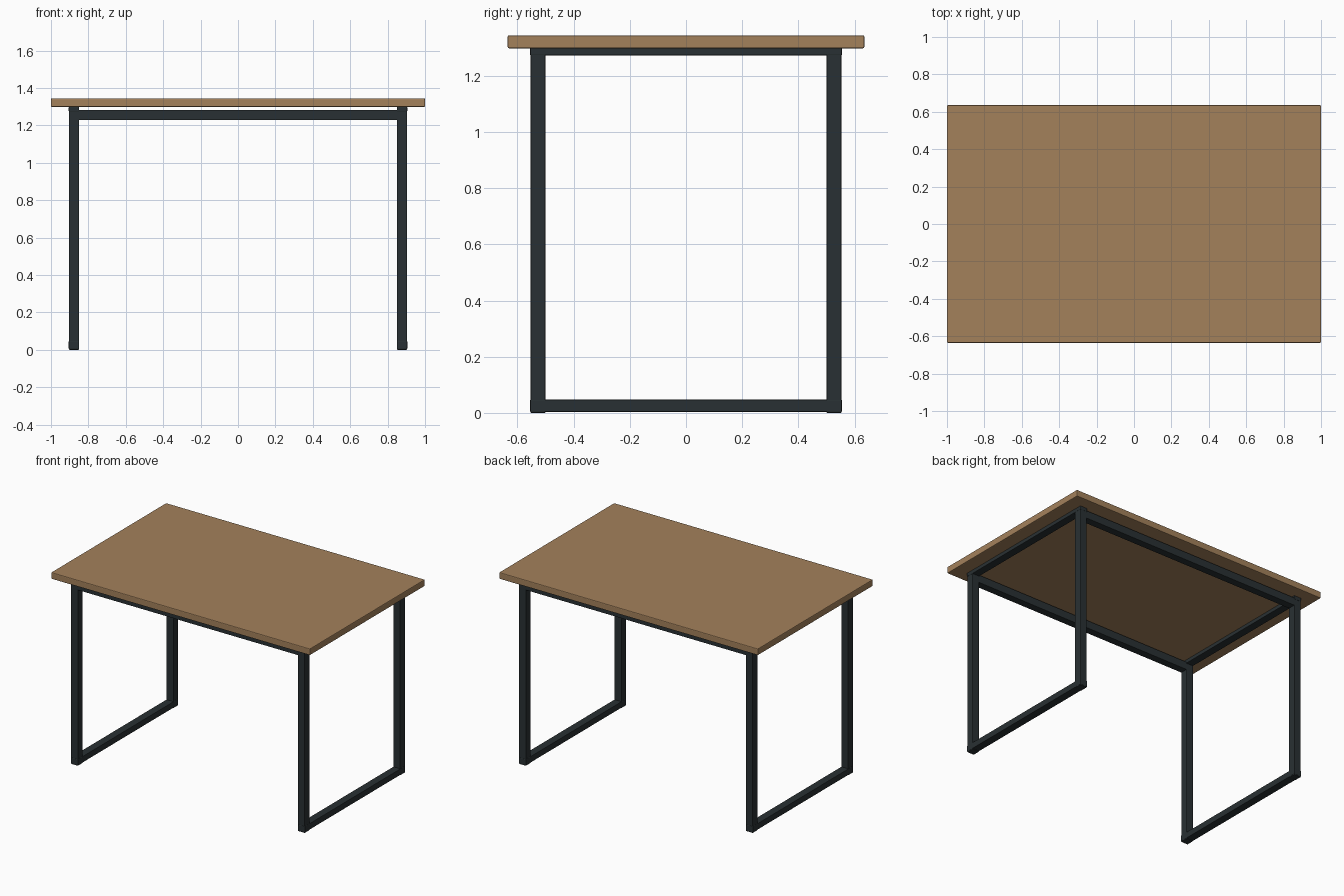
import bpy

if "Cube" in bpy.data.objects:
    bpy.data.objects.remove(bpy.data.objects["Cube"])


def material(name, color):
    m = bpy.data.materials.new(name)
    m.diffuse_color = color
    m.use_nodes = True
    m.node_tree.nodes["Principled BSDF"].inputs["Base Color"].default_value = m.diffuse_color
    return m


wood = material("wood", (0.37, 0.22, 0.105, 1))
metal = material("dark_metal", (0.022, 0.03, 0.033, 1))


def box(name, lo, hi, bevel, mat):
    size = [b - a for a, b in zip(lo, hi)]
    mid = [(a + b) / 2 for a, b in zip(lo, hi)]
    bpy.ops.mesh.primitive_cube_add(size=1, location=mid)
    ob = bpy.context.object
    ob.name = name
    ob.scale = size
    bpy.ops.object.transform_apply(location=False, rotation=False, scale=True)
    mod = ob.modifiers.new("edges", "BEVEL")
    mod.width = bevel
    mod.segments = 2
    ob.data.materials.append(mat)
    return ob


# Tabletop
box("tabletop", (-1, -0.635, 1.298), (1, 0.635, 1.344), 0.005, wood)

# Side frames: two legs, floor rail and top rail on each end
for sx, side in ((-1, "left"), (1, "right")):
    cx = sx * 0.877
    for sy, end in ((-1, "front"), (1, "back")):
        cy = sy * 0.527
        box(f"{end}_{side}_leg", (cx - 0.0265, cy - 0.0265, 0.0),
            (cx + 0.0265, cy + 0.0265, 1.298), 0.003, metal)
    box(f"{side}_floor_rail", (cx - 0.028, -0.555, 0.004),
        (cx + 0.028, 0.555, 0.047), 0.003, metal)
    box(f"{side}_top_rail", (cx - 0.028, -0.555, 1.273),
        (cx + 0.028, 0.555, 1.299), 0.003, metal)

# Long rails joining the side frames
for sy, end in ((-1, "front"), (1, "back")):
    cy = sy * 0.527
    box(f"{end}_rail", (-0.86, cy - 0.0265, 1.228),
        (0.86, cy + 0.0265, 1.283), 0.003, metal)
